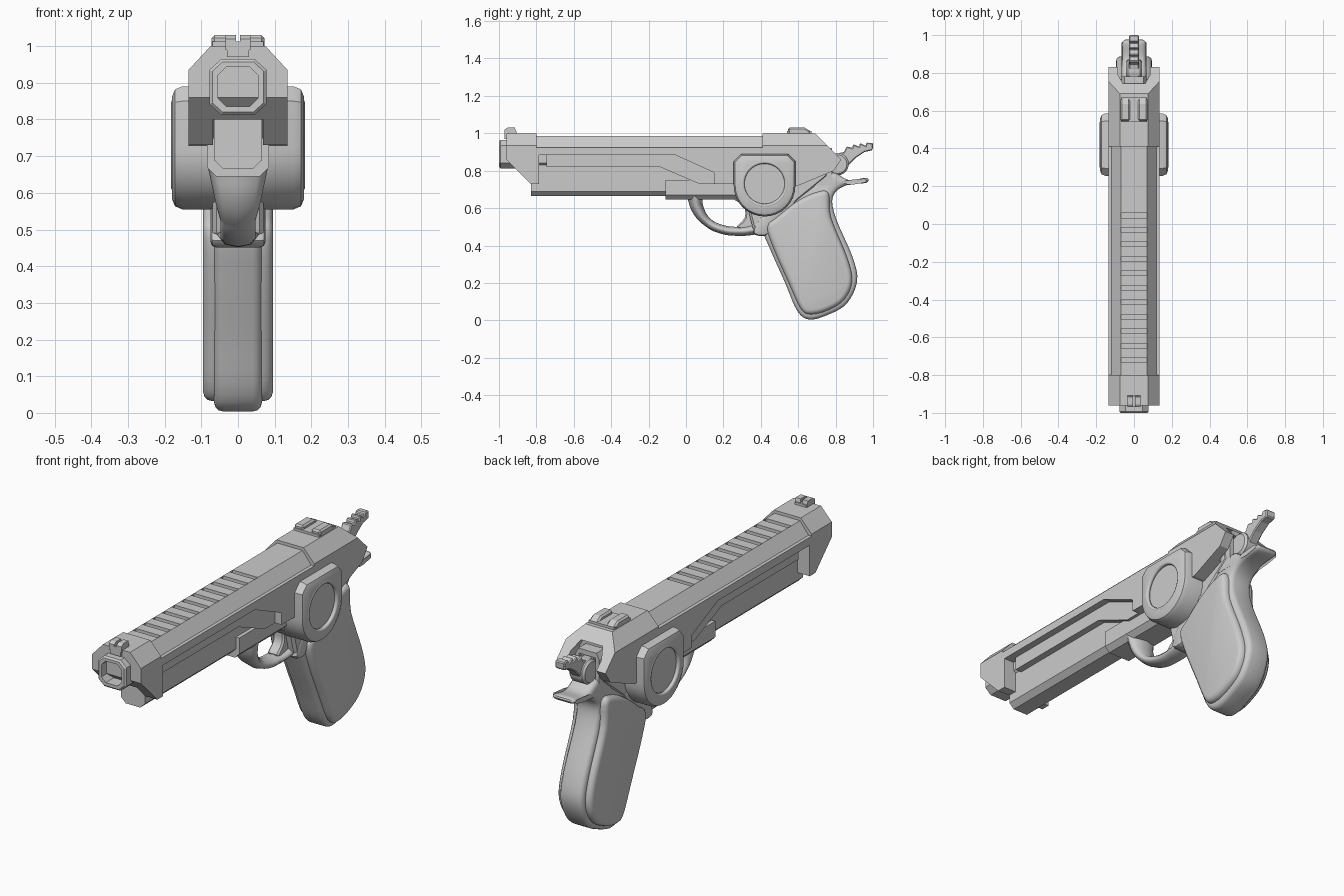
import bpy, bmesh, math
from mathutils import Vector, Matrix

if "Cube" in bpy.data.objects:
    bpy.data.objects.remove(bpy.data.objects["Cube"])


def smooth_loop(pts, n=4):
    """Closed Catmull-Rom outline through a few points."""
    out, k = [], len(pts)
    for i in range(k):
        a, b, c, d = (Vector(pts[(i + j) % k]) for j in (-1, 0, 1, 2))
        for s in range(n):
            t = s / n
            out.append(0.5 * (2 * b + (c - a) * t + (2 * a - 5 * b + 4 * c - d) * t * t
                              + (3 * b - a - 3 * c + d) * t ** 3))
    return out


def prism(name, pts, lo, hi, axis='X', bevel=0, seg=1, smooth=False):
    """Extrude an outline: axis X takes (y, z) points, axis Y takes (x, z)."""
    place = (lambda p, d: (d, p[0], p[1])) if axis == 'X' else (lambda p, d: (p[0], d, p[1]))
    bm = bmesh.new()
    a = [bm.verts.new(place(p, lo)) for p in pts]
    b = [bm.verts.new(place(p, hi)) for p in pts]
    bm.faces.new(a)
    bm.faces.new(b[::-1])
    for i in range(len(pts)):
        j = (i + 1) % len(pts)
        bm.faces.new((a[i], b[i], b[j], a[j]))
    bmesh.ops.recalc_face_normals(bm, faces=bm.faces)
    me = bpy.data.meshes.new(name)
    bm.to_mesh(me)
    bm.free()
    ob = bpy.data.objects.new(name, me)
    bpy.context.collection.objects.link(ob)
    if bevel:
        m = ob.modifiers.new('Bevel', 'BEVEL')
        m.width, m.segments, m.limit_method = bevel, seg, 'ANGLE'
        m.angle_limit = math.radians(60)
        m.use_clamp_overlap = False
        apply(ob, m)
    if smooth:
        shade(ob)
    return ob


def select(ob):
    bpy.ops.object.select_all(action='DESELECT')
    ob.select_set(True)
    bpy.context.view_layer.objects.active = ob


def apply(ob, mod):
    select(ob)
    bpy.ops.object.modifier_apply(modifier=mod.name)


def shade(ob, deg=35):
    select(ob)
    bpy.ops.object.shade_smooth_by_angle(angle=math.radians(deg))


def boolean(ob, cutter, op='DIFFERENCE'):
    m = ob.modifiers.new('Cut', 'BOOLEAN')
    m.operation, m.object, m.solver = op, cutter, 'EXACT'
    apply(ob, m)
    bpy.data.objects.remove(cutter)


def rect(x0, x1, z0, z1):
    return [(x0, z0), (x1, z0), (x1, z1), (x0, z1)]


def mirror_pts(half):
    return half + [(-x, z) for x, z in reversed(half)]


def circle(c, r, n=40, start=0.0):
    return [(c[0] + r * math.cos(start + 2 * math.pi * i / n),
             c[1] + r * math.sin(start + 2 * math.pi * i / n)) for i in range(n)]


# Slide: side profile crossed with a chamfered section
slide = prism('slide', [(-.96, 1), (.69, 1), (.83, .86), (.79, .80), (.60, .72), (.15, .73),
                        (.15, .79), (-.06, .885), (-.785, .885), (-.785, .73), (-.83, .73),
                        (-.96, .86)], -.135, .135)
boolean(slide, prism('section', mirror_pts([(.135, .5), (.135, .935), (.075, 1)]),
                     -1.2, 1.2, 'Y'), 'INTERSECT')
# Lowered middle of the slide top
for s in (1, -1):
    boolean(slide, prism('shoulder', [(s * x, z) for x, z in
            [(.118, .925), (.07, .985), (-.01, .985), (-.01, 1.1), (.3, 1.1), (.3, .925)]],
            -.8, .41, 'Y'))
# Grip grooves along the top
for i in range(11):
    y = .045 - i * .0765
    boolean(slide, prism('groove', rect(y - .012, y + .012, .97, 1.1), -.07, .07))
# Slot for the rail, and hammer recess at the rear
boolean(slide, prism('slot', rect(-.068, .068, .6, .80), -1.1, -.6, 'Y'))
boolean(slide, prism('recess', mirror_pts([(.085, .6), (.085, .90), (.06, .945)]), .72, 1.1, 'Y'))

# Inner lining around the hammer
lining = prism('hammer_housing', mirror_pts([(.066, .72), (.066, .89), (.05, .92)]), .5, .78, 'Y')
boolean(lining, prism('gap', rect(-.045, .045, .6, .895), .73, 1, 'Y'))

# Muzzle: octagonal barrel with a stepped bore
barrel = prism('barrel', mirror_pts([(.045, .812), (.078, .842), (.078, .935), (.045, .965)]),
               -1, -.7, 'Y', .008)
boolean(barrel, prism('bore', mirror_pts([(.032, .835), (.055, .858), (.055, .92), (.032, .943)]),
                      -1.1, -.86, 'Y'))

# Rail below the slide, stepped side strip and lower frame
prism('rail', mirror_pts([(.04, .665), (.066, .69), (.066, .9)]), -.83, .5, 'Y')
prism('side_strip', [(-.745, .82), (-.14, .82), (.07, .73), (.3, .73), (.3, .9), (-.745, .9)],
      -.1, .1)
prism('lower_frame', mirror_pts([(.06, .645), (.085, .67), (.085, .75)]), -.11, .4, 'Y')
prism('receiver', [(.25, .65), (.33, .60), (.36, .48), (.44, .47), (.60, .64), (.76, .77),
                   (.74, .88), (.25, .88)], -.07, .07, bevel=.012)

# Side hubs: one rounded body through the frame, dished with a raised ring
arc = [(.42 + .165 * math.cos(a), .72 + .165 * math.sin(a))
       for a in [-math.pi * i / 16 for i in range(17)]]
hub = prism('side_hub', arc + [(.255, .85), (.295, .89), (.545, .89), (.585, .85)],
            -.18, .18, bevel=.028, seg=2)
for s in (1, -1):
    boolean(hub, prism('dish', circle((.42, .73), .116), *sorted((s * .163, s * .3))))
shade(hub)
for s in (1, -1):
    bpy.ops.mesh.primitive_torus_add(major_segments=40, minor_segments=8, major_radius=.118,
                                     minor_radius=.011, location=(s * .171, .42, .73),
                                     rotation=(0, math.pi / 2, 0))
    bpy.context.object.name = 'hub_ring'
    shade(bpy.context.object, 60)

# Trigger guard: flattened swept tube
cu = bpy.data.curves.new('trigger_guard', 'CURVE')
cu.dimensions, cu.bevel_depth, cu.bevel_resolution = '3D', .024, 2
cu.use_fill_caps = True
path = [(.045, .67, 1.7), (.065, .59, 1.35), (.115, .525, 1), (.19, .487, 1),
        (.28, .476, 1), (.36, .485, 1.15), (.45, .51, 1.5)]
sp = cu.splines.new('BEZIER')
sp.bezier_points.add(len(path) - 1)
for p, (y, z, r) in zip(sp.bezier_points, path):
    p.co, p.radius = (0, y, z), r
    p.handle_left_type = p.handle_right_type = 'AUTO'
guard = bpy.data.objects.new('trigger_guard', cu)
bpy.context.collection.objects.link(guard)
guard.scale.x = 2.0

# Trigger
prism('trigger', smooth_loop([(.32, .64), (.40, .64), (.385, .55), (.35, .49), (.27, .495),
                              (.315, .55)]), -.03, .03, bevel=.008, smooth=True)

# Grip core with swept tang
prism('grip_core', smooth_loop([(.41, .49), (.45, .38), (.53, .20), (.595, .05), (.66, .004),
      (.76, .03), (.86, .09), (.915, .21), (.89, .34), (.80, .55), (.785, .66), (.85, .72),
      (.963, .735), (.965, .762), (.87, .75), (.78, .79), (.68, .73), (.55, .64), (.46, .55)]),
      -.065, .065, bevel=.024, seg=3, smooth=True)
# Grip panels on both sides
panel = [(.435, .50), (.47, .38), (.55, .20), (.615, .06), (.67, .032), (.76, .055), (.845, .11),
         (.888, .21), (.86, .34), (.775, .55), (.762, .68), (.70, .685), (.60, .64), (.49, .555)]
for s in (1, -1):
    prism('grip_panel', smooth_loop(panel), *sorted((s * .03, s * .095)), bevel=.025, seg=3,
          smooth=True)
# Rib linking guard and grip
prism('grip_collar', smooth_loop([(.36, .47), (.43, .455), (.47, .52), (.58, .62), (.55, .66),
                                  (.42, .58)]), -.075, .075, bevel=.015, seg=2, smooth=True)

# Hammer with a toothed spur
prism('hammer', [(.74, .80), (.83, .79), (.87, .83), (.91, .87), (.955, .90), (.998, .91), (1, .948),
                 (.965, .95), (.96, .933), (.93, .948), (.925, .928), (.895, .942), (.888, .922),
                 (.86, .93), (.845, .90), (.80, .89), (.74, .89)], -.026, .026, bevel=.005)
prism('hammer_hub', circle((.81, .835), .06, 20), -.043, .043, bevel=.01, smooth=True)

# Sights
for s in (1, -1):
    prism('rear_sight', [(.545, .99), (.545, 1.03), (.635, 1.03), (.665, 1.012), (.665, .99)],
          *sorted((s * .022, s * .072)), bevel=.008)
    prism('front_sight', [(-.97, .99), (-.97, 1.02), (-.955, 1.03), (-.915, 1.03), (-.905, .99)],
          *sorted((s * .006, s * .034)))
prism('rear_sight_base', rect(.54, .67, .98, 1.012), -.07, .07)
prism('front_sight_base', rect(-.97, -.905, .97, 1.012), -.03, .03)
